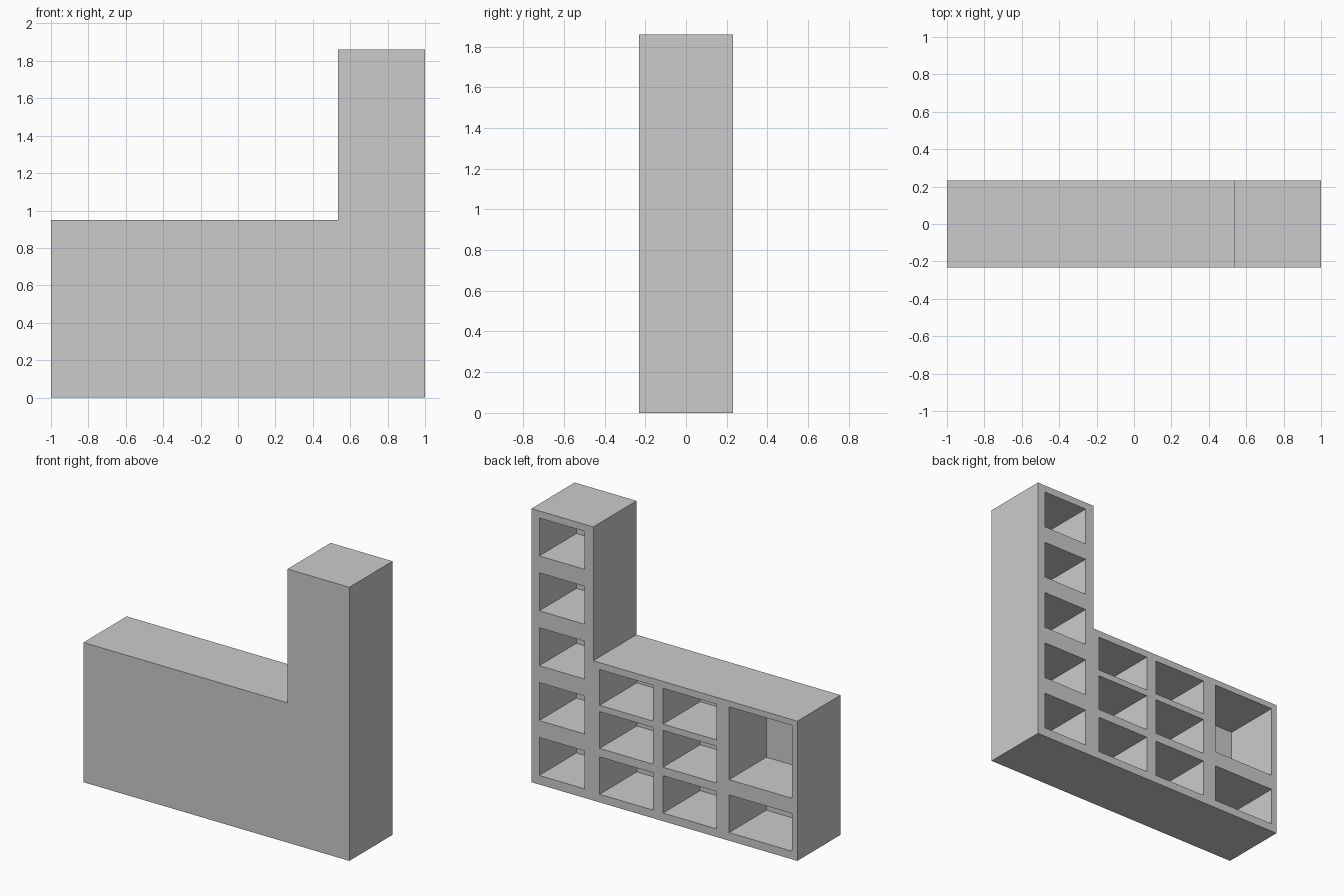
import bpy, bmesh

if "Cube" in bpy.data.objects:
    bpy.data.objects.remove(bpy.data.objects["Cube"])

HALF_DEPTH = 0.232
BACK_WALL = 0.065
HEIGHT = 1.86


def make_object(name, bm):
    bmesh.ops.recalc_face_normals(bm, faces=bm.faces)
    mesh = bpy.data.meshes.new(name)
    bm.to_mesh(mesh)
    bm.free()
    obj = bpy.data.objects.new(name, mesh)
    bpy.context.collection.objects.link(obj)
    return obj


def add_prism(bm, profile, y0, y1):
    """Extrude an x-z outline from y0 to y1."""
    face = bm.faces.new([bm.verts.new((x, y0, z)) for x, z in profile])
    ext = bmesh.ops.extrude_face_region(bm, geom=[face])["geom"]
    verts = [g for g in ext if isinstance(g, bmesh.types.BMVert)]
    bmesh.ops.translate(bm, verts=verts, vec=(0, y1 - y0, 0))


# L-shaped cabinet body
bm = bmesh.new()
add_prism(bm, [(-1, 0), (1, 0), (1, HEIGHT), (0.535, HEIGHT), (0.535, 0.95), (-1, 0.95)],
          -HALF_DEPTH, HALF_DEPTH)
cabinet = make_object("shelf_cabinet", bm)

# Compartments open at the back: (x min, x max, [(z min, z max), ...])
rows = [(0.055, 0.309), (0.367, 0.617), (0.66, 0.903)]
columns = [
    (0.60, 0.941, [(0.062 + 0.373 * i, 0.32 + 0.373 * i) for i in range(5)]),
    (0.087, 0.487, rows),
    (-0.39, 0.01, rows),
    (-0.96, -0.487, [(0.055, 0.311), (0.415, 0.91)]),
]
bm = bmesh.new()
for x0, x1, cells in columns:
    for z0, z1 in cells:
        add_prism(bm, [(x0, z0), (x1, z0), (x1, z1), (x0, z1)],
                  -HALF_DEPTH + BACK_WALL, HALF_DEPTH + 0.1)
cutter = make_object("compartment_cutter", bm)
cutter.hide_render = True

# Hollow out the compartments
mod = cabinet.modifiers.new("compartments", 'BOOLEAN')
mod.operation = 'DIFFERENCE'
mod.solver = 'EXACT'
mod.object = cutter
bpy.context.view_layer.objects.active = cabinet
bpy.ops.object.modifier_apply(modifier=mod.name)
bpy.data.objects.remove(cutter)
